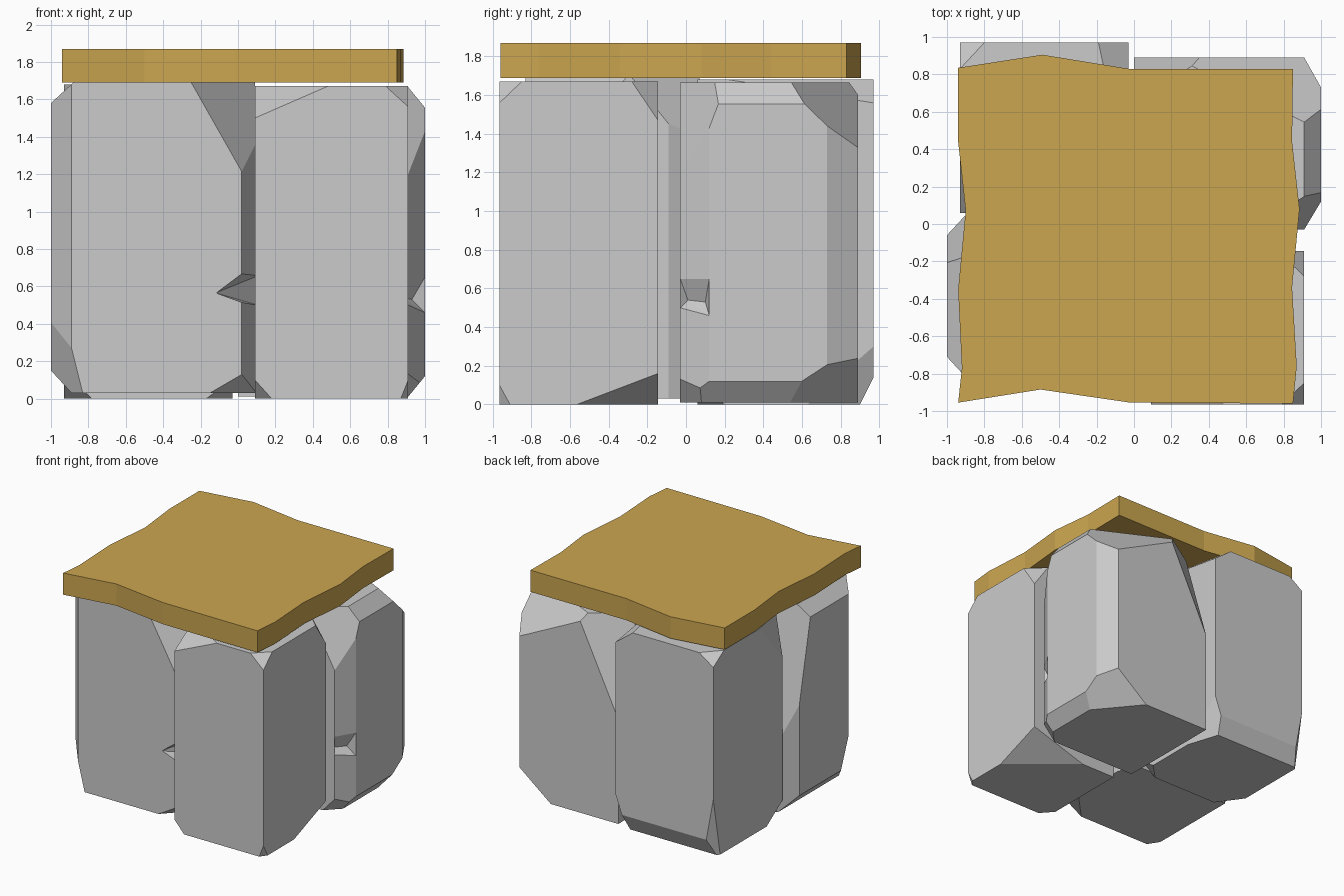
import bpy
import bmesh
from mathutils import Vector

old = bpy.data.objects.get("Cube")
if old:
    bpy.data.objects.remove(old, do_unlink=True)


def make_material(name, color):
    material = bpy.data.materials.new(name)
    material.use_nodes = True
    material.diffuse_color = color
    material.node_tree.nodes["Principled BSDF"].inputs["Base Color"].default_value = color
    return material


def make_object(name, bm, material=None):
    bmesh.ops.recalc_face_normals(bm, faces=bm.faces)
    mesh = bpy.data.meshes.new(name)
    bm.to_mesh(mesh)
    bm.free()
    obj = bpy.data.objects.new(name, mesh)
    bpy.context.scene.collection.objects.link(obj)
    if material:
        mesh.materials.append(material)
    return obj


# Each side word gives an axis and a direction along it
SIDES = {"left": (0, 1), "right": (0, -1), "back": (1, 1),
         "front": (1, -1), "top": (2, 1), "bottom": (2, -1)}


def chop(bm, low, high, where, sizes):
    """Slice off the named edge or corner; sizes run along each named axis."""
    normal, corner, point = Vector(), Vector(low), None
    for word, size in zip(where.split(), sizes):
        axis, sign = SIDES[word]
        corner[axis] = high[axis] if sign > 0 else low[axis]
        normal[axis] = sign / size
        if point is None:
            first_axis, first_step = axis, sign * size
            point = True
    point = corner.copy()
    point[first_axis] -= first_step
    result = bmesh.ops.bisect_plane(
        bm, geom=bm.verts[:] + bm.edges[:] + bm.faces[:],
        plane_co=point, plane_no=normal.normalized(), clear_outer=True)
    rim = [e for e in result["geom_cut"] if isinstance(e, bmesh.types.BMEdge)]
    if rim:
        bmesh.ops.edgeloop_fill(bm, edges=rim)


def make_stone(name, low, high, cuts):
    """Box stone with edges and corners hewn off."""
    low, high = Vector(low), Vector(high)
    bm = bmesh.new()
    bmesh.ops.create_cube(bm, size=1)
    for vert in bm.verts:
        for axis in range(3):
            vert.co[axis] = high[axis] if vert.co[axis] > 0 else low[axis]
    for where, *sizes in cuts:
        chop(bm, low, high, where, sizes)
    return make_object(name, bm, stone_grey)


def notch(stone, points):
    """Cut a wedge, given by its corner points, out of a stone."""
    bm = bmesh.new()
    for point in points:
        bm.verts.new(point)
    bmesh.ops.convex_hull(bm, input=bm.verts)
    cutter = make_object(stone.name + "_notch_cutter", bm)
    cutter.hide_render = True
    modifier = stone.modifiers.new("Notch", "BOOLEAN")
    modifier.operation = "DIFFERENCE"
    modifier.solver = "EXACT"
    modifier.object = cutter
    bpy.context.view_layer.objects.active = stone
    bpy.ops.object.modifier_apply(modifier=modifier.name)
    bpy.data.objects.remove(cutter, do_unlink=True)


stone_grey = make_material("stone grey", (0.6, 0.6, 0.6, 1))
slab_gold = make_material("slab gold", (0.6, 0.38, 0.08, 1))

# Four hewn stones
front_right = make_stone("front_right_stone", (-1, -.83, .03), (.09, .07, 1.69), [
    ("right front", .11, .12),
    ("right back", .12, .13),
    ("left front", .07, .23),
    ("left back", .08, .16),
    ("right top", .12, .11),
    ("right bottom", .11, .12),
    ("left front top", .34, .52, .6),
    ("left back top", .25, .35, .44),
    ("right front bottom", .17, .27, .68),
    ("right back top", .58, .3, 1.39),
    ("left front bottom", .24, .25, .14),
])
make_stone("front_left_stone", (.09, -.965, 0), (.91, -.145, 1.67), [
    ("left front top", .12, .115, .11),
    ("right front top", .39, .27, .17),
    ("left back top", .14, .135, .2),
    ("left back bottom", .5, .42, .16),
    ("left front bottom", .04, .055, .1),
    ("right front bottom", .09, .1, .1),
])
back_left = make_stone("back_left_stone", (0, -.03, .01), (1, .89, 1.665), [
    ("left front", .09, .15),
    ("left back", .09, .16),
    ("left top", .09, .11),
    ("left bottom", .09, .11),
    ("left front top", .35, .24, .625),
    ("left back top", .78, .39, .38),
    ("right back top", .38, .245, .785),
    ("left back bottom", .38, .46, .3),
    ("left front bottom", .2, .2, .22),
])
make_stone("back_right_stone", (-.93, .06, 0), (-.03, .97, 1.68), [
    ("left back top", .16, .75, .12),
    ("right back top", .13, .14, .09),
    ("right front top", .06, .3, .35),
    ("back bottom", .07, .14),
    ("left back bottom", .11, .34, .3),
    ("right back bottom", .09, .09, .49),
    ("right front bottom", .15, .21, .14),
    ("left front bottom", .14, .14, .1),
])

# Chipped wedges on two upright edges
notch(front_right, [(-.12, -.84, .565), (.02, -.84, .67), (.02, -.84, .53),
                    (.14, -.84, .67), (.14, -.84, .47),
                    (.14, -.5, .67), (.14, -.5, .49), (-.06, -.77, .56)])
notch(back_left, [(.91, -.03, .65), (1, .12, .65), (1, .12, .46), (.91, -.03, .5),
                  (.95, -.06, .65), (1.05, .1, .65), (1.05, .1, .46), (.95, -.06, .5),
                  (.88, .01, .54), (.93, .1, .53)])

# Wavy-edged slab lying on the stones
outline = [(-.94, -.955), (-.5, -.885), (-.02, -.955), (.85, -.96),
           (.87, -.76), (.845, -.34), (.885, .08), (.845, .44),
           (.85, .83), (-.03, .83), (-.49, .905), (-.94, .835),
           (-.94, .44), (-.9, .07), (-.94, -.35), (-.92, -.77)]
bm = bmesh.new()
base = bm.faces.new([bm.verts.new((x, y, 1.69)) for x, y in outline])
grown = bmesh.ops.extrude_face_region(bm, geom=[base], use_keep_orig=True)
top_verts = [v for v in grown["geom"] if isinstance(v, bmesh.types.BMVert)]
bmesh.ops.translate(bm, verts=top_verts, vec=(0, 0, .18))
make_object("top_slab", bm, slab_gold)
